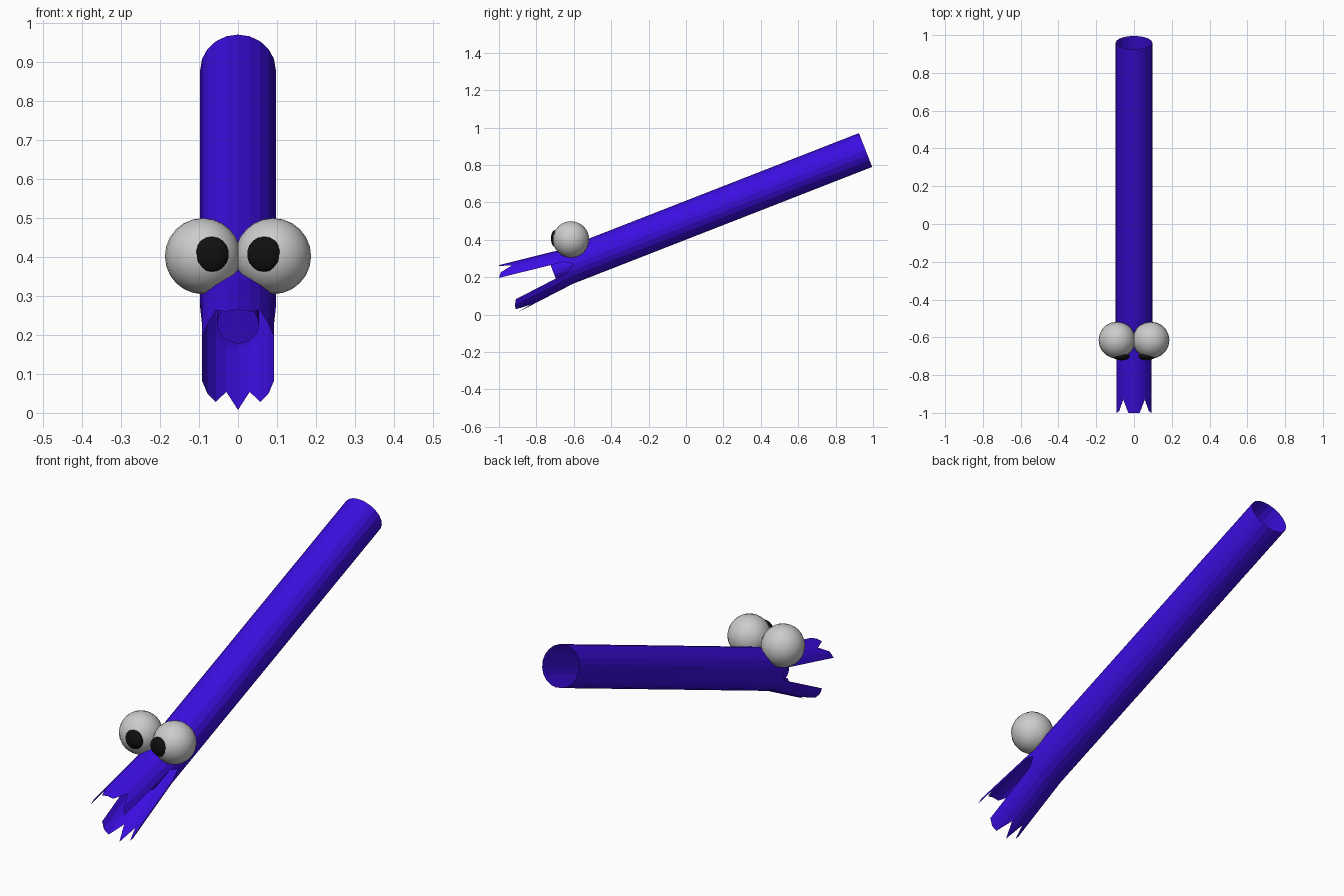
import bpy, bmesh
from math import sin, cos, radians, atan2, pi
from mathutils import Vector

if "Cube" in bpy.data.objects:
    bpy.data.objects.remove(bpy.data.objects["Cube"])

SIDES = 20
R = 0.097
BACK = Vector((0, 0.96, 0.88))      # centre of the open tail end
NECK = Vector((0, -0.64, 0.255))    # centre of the ring where the jaws split
AXIS = (BACK - NECK).normalized()
UP = Vector((0, -AXIS.z, AXIS.y))


def paint(name, rgb):
    m = bpy.data.materials.new(name)
    m.diffuse_color = (*rgb, 1)
    m.use_nodes = True
    m.node_tree.nodes["Principled BSDF"].inputs["Base Color"].default_value = m.diffuse_color
    return m


blue = paint("blue", (0.045, 0.004, 0.75))
black = paint("black", (0.005, 0.005, 0.005))


def add_object(name, bm, mat=None):
    me = bpy.data.meshes.new(name)
    bm.to_mesh(me)
    bm.free()
    ob = bpy.data.objects.new(name, me)
    bpy.context.collection.objects.link(ob)
    if mat:
        me.materials.append(mat)
    return ob


def ring_point(centre, deg, r=R):
    a = radians(deg)
    return centre + Vector((r * cos(a), 0, 0)) + UP * (r * sin(a))


# body: open tube with two toothed jaws growing out of the neck ring
bm = bmesh.new()
angles = [i * 360 // SIDES for i in range(SIDES)]
back = [bm.verts.new(ring_point(BACK, a)) for a in angles]
neck = []
for a in angles:
    p = ring_point(NECK, a)
    if a % 180 == 0:
        p += AXIS * 0.04            # mouth corners sit further back
    neck.append(bm.verts.new(p))
for i in range(SIDES):
    j = (i + 1) % SIDES
    bm.faces.new((back[i], back[j], neck[j], neck[i]))

# y of each tooth tip or notch, by angle away from the horizontal
upper_end = {18: -1.0, 36: -0.99, 54: -0.93, 72: -1.0, 90: -1.0}
lower_end = {18: -0.91, 36: -0.915, 54: -0.91, 72: -0.83, 90: -0.91}


def jaw(indices, ends, slope):
    tips = []
    for i in indices:
        a = angles[i] % 180
        p = neck[i].co.copy()
        y = ends[min(a, 180 - a)]
        tips.append(bm.verts.new((p.x, y, p.z + slope * (y - p.y))))
    for k in range(len(indices) - 1):
        i = indices[k]
        bm.faces.new((neck[i], neck[i + 1], tips[k + 1], tips[k]))


jaw(list(range(1, 10)), upper_end, 0.248)
jaw(list(range(11, 20)), lower_end, 0.515)
bmesh.ops.recalc_face_normals(bm, faces=bm.faces)
add_object("body_tube", bm, blue)

# throat: small plug inside the mouth
bm = bmesh.new()
bmesh.ops.create_cone(bm, cap_ends=True, segments=SIDES, radius1=0.054,
                      radius2=0.054, depth=0.2)
throat = add_object("throat", bm, blue)
throat.location = NECK + AXIS * 0.025
throat.rotation_euler = (atan2(-AXIS.y, AXIS.z), 0, 0)


# eyes and pupils
def ball(name, r, loc, scale_y=1, mat=None, seg=16):
    bm = bmesh.new()
    bmesh.ops.create_uvsphere(bm, u_segments=seg, v_segments=seg // 2 + 2, radius=r)
    for f in bm.faces:
        f.smooth = True
    ob = add_object(name, bm, mat)
    ob.location = loc
    ob.scale.y = scale_y


for side, s in (("left", -1), ("right", 1)):
    ball("eye_" + side, 0.0975, (s * 0.09, -0.615, 0.402), seg=20)
    ball("pupil_" + side, 0.045, (s * 0.067, -0.70, 0.407), 0.5, black, 14)
